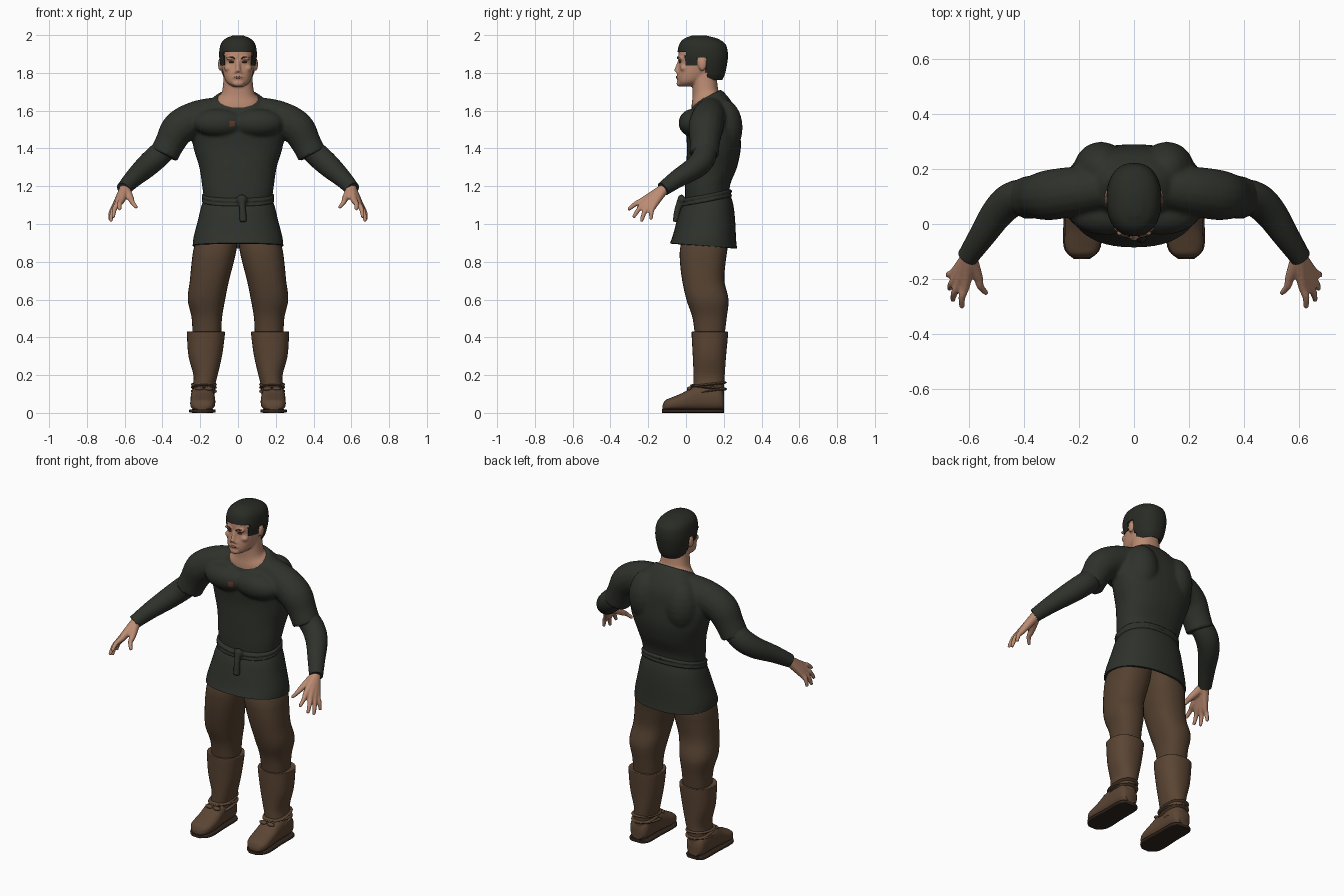
import bpy, bmesh, math
from mathutils import Vector

old = bpy.data.objects.get("Cube")
if old:
    bpy.data.objects.remove(old)


def material(name, r, g, b):
    m = bpy.data.materials.new(name)
    m.use_nodes = True
    m.diffuse_color = (r, g, b, 1)
    m.node_tree.nodes["Principled BSDF"].inputs["Base Color"].default_value = (r, g, b, 1)
    return m


skin = material("skin", .5, .26, .17)
cloth = material("dark_green_cloth", .028, .031, .024)
hair_dark = material("dark_hair", .022, .024, .018)
trouser_brown = material("trouser_brown", .09, .053, .03)
boot_brown = material("boot_brown", .105, .06, .034)
sole_dark = material("sole_dark", .03, .018, .012)
lip_red = material("lip_red", .3, .12, .085)
eye_dark = material("eye_dark", .07, .035, .025)
patch_brown = material("patch_brown", .13, .05, .03)


def spline(keys, steps=5):
    """Catmull-Rom interpolation of equal length tuples."""
    keys = [Vector(k) for k in keys]
    out = []
    for i in range(len(keys) - 1):
        a, b, c, d = (keys[min(max(i + j, 0), len(keys) - 1)] for j in (-1, 0, 1, 2))
        for s in range(steps):
            t = s / steps
            out.append(b + (c - a) * t / 2 + (a * 2 - b * 5 + c * 4 - d) * t * t / 2
                       + (b * 3 - a - c * 3 + d) * t ** 3 / 2)
    return out + [keys[-1]]


def skin_rings(bm, rings, cap=True):
    rows = [[bm.verts.new(p) for p in ring] for ring in rings]
    n = len(rows[0])
    for lo, hi in zip(rows, rows[1:]):
        for i in range(n):
            bm.faces.new((lo[i], lo[(i + 1) % n], hi[(i + 1) % n], hi[i]))
    if cap:
        bm.faces.new(rows[0])
        bm.faces.new(rows[-1])


def loft(bm, keys, side=1, along_y=False, power=2.3, cap=True, n=32):
    """Keys: station, x from, x to, depth from, depth to, optional tilt."""
    rings = []
    for k in spline([tuple(k) + (0,) * (6 - len(k)) for k in keys]):
        ring = []
        for i in range(n):
            c, s = math.cos(math.tau * i / n), math.sin(math.tau * i / n)
            x = (k[1] + k[2]) / 2 + (k[2] - k[1]) / 2 * math.copysign(abs(c) ** (2 / power), c)
            d = (k[4] - k[3]) / 2 * math.copysign(abs(s) ** (2 / power), s)
            y, z = (k[3] + k[4]) / 2 + d, k[0] + k[5] * d
            ring.append((side * x, z, y) if along_y else (side * x, y, z))
        rings.append(ring)
    skin_rings(bm, rings, cap)


def tube(bm, keys, side=1, n=16):
    """Keys: x, y, z, radius."""
    pts = spline(keys)
    rings = []
    for i, p in enumerate(pts):
        t = (pts[min(i + 1, len(pts) - 1)] - pts[max(i - 1, 0)]).to_3d().normalized()
        u = t.cross(Vector((.1, 1, .1))).normalized()
        v = t.cross(u)
        ring = [p.to_3d() + p[3] * (u * math.cos(math.tau * j / n) + v * math.sin(math.tau * j / n))
                for j in range(n)]
        rings.append([(side * q.x, q.y, q.z) for q in ring])
    skin_rings(bm, rings)


def ball(bm, centre, size, side=1):
    made = bmesh.ops.create_uvsphere(bm, u_segments=20, v_segments=12, radius=1)["verts"]
    for v in made:
        v.co = Vector((side * centre[0], centre[1], centre[2])) + v.co * Vector(size)


def finish(bm, name, mat, voxel=0, thick=0, angle=50):
    bmesh.ops.recalc_face_normals(bm, faces=bm.faces)
    me = bpy.data.meshes.new(name)
    bm.to_mesh(me)
    bm.free()
    ob = bpy.data.objects.new(name, me)
    bpy.context.collection.objects.link(ob)
    me.materials.append(mat)
    if voxel:  # fuse the pieces into one soft surface
        mod = ob.modifiers.new("fuse", "REMESH")
        mod.mode, mod.voxel_size = "VOXEL", voxel
        mod = ob.modifiers.new("soften", "SMOOTH")
        mod.factor, mod.iterations = .5, 3
    if thick:
        mod = ob.modifiers.new("thickness", "SOLIDIFY")
        mod.thickness = thick
    if voxel or thick:
        graph = bpy.context.evaluated_depsgraph_get()
        ob.data = bpy.data.meshes.new_from_object(ob.evaluated_get(graph))
        ob.modifiers.clear()
    ob.data.shade_smooth()
    ob.data.set_sharp_from_angle(angle=math.radians(angle))
    return ob


SIDES = ((1, "left"), (-1, "right"))

# Shirt: trunk, chest, shoulder blades and short sleeves
bm = bmesh.new()
loft(bm, [(1.13, -.18, .18, -.005, .23, .2), (1.2, -.19, .19, -.005, .235, .1),
          (1.3, -.205, .205, 0, .27), (1.4, -.235, .235, .005, .29), (1.5, -.25, .25, 0, .285),
          (1.58, -.22, .22, .01, .27, .1), (1.635, -.16, .16, .025, .225, .35),
          (1.675, -.115, .115, .035, .185, .5)])
for s, _ in SIDES:
    ball(bm, (.1, .04, 1.535), (.14, .08, .075), s)
    ball(bm, (.12, .2, 1.51), (.1, .1, .15), s)
    tube(bm, [(.09, .135, 1.6, .075), (.21, .12, 1.565, .09), (.31, .105, 1.51, .092),
              (.36, .1, 1.43, .08), (.392, .095, 1.365, .078)], s)
shirt = finish(bm, "shirt", cloth, voxel=.01)
shirt.data.materials.append(patch_brown)
for f in shirt.data.polygons:
    c = f.center
    if c.y < .05 and abs(c.x + .035) < .015 and abs(c.z - 1.532) < .013:
        f.material_index = 1

# Belt with knot and hanging end
bm = bmesh.new()
for z in (1.125, 1.148):
    loft(bm, [(z - .014, -.175, .175, -.005, .23, .2), (z, -.195, .195, -.025, .246, .2),
              (z + .014, -.175, .175, -.005, .23, .2)])
ball(bm, (.02, -.025, 1.13), (.03, .02, .026))
tube(bm, [(.02, -.03, 1.13, .016), (.025, -.045, 1.07, .018), (.028, -.052, 1.01, .02)])
finish(bm, "belt", cloth, voxel=.007)

# Tunic skirt
bm = bmesh.new()
loft(bm, [(.885, -.24, .24, -.085, .27, -.08), (.93, -.235, .235, -.07, .265, -.05),
          (1.02, -.212, .212, -.048, .26), (1.09, -.195, .195, -.03, .25, .1),
          (1.145, -.175, .175, -.005, .23, .2)], cap=False, n=48)
finish(bm, "skirt", cloth, thick=.012)

for s, label in SIDES:
    # Long sleeve
    bm = bmesh.new()
    tube(bm, [(.35, .1, 1.43, .06), (.43, .095, 1.355, .064), (.49, .05, 1.3, .06),
              (.555, -.045, 1.24, .048), (.607, -.122, 1.185, .038)], s, 24)
    finish(bm, label + "_lower_sleeve", cloth)

    # Hand: thumb and four fingers fused at the palm
    bm = bmesh.new()
    wrist = (.6, -.115, 1.188, .028)
    fingers = [((.614, -.222, 1.128), (.627, -.3, 1.08)), ((.634, -.213, 1.113), (.66, -.275, 1.04)),
               ((.646, -.195, 1.1), (.672, -.235, 1.02)), ((.65, -.172, 1.096), (.678, -.185, 1.03)),
               ((.568, -.195, 1.135), (.54, -.25, 1.09))]
    for knuckle, tip in fingers:
        middle = Vector(knuckle).lerp(Vector(tip), .5) + Vector((.006, -.004, .004))
        tube(bm, [wrist, knuckle + (.018,), tuple(middle) + (.0135,), tip + (.01,)], s, 12)
        ball(bm, tip, (.01, .01, .01), s)
    finish(bm, label + "_hand", skin, voxel=.006)

    # Trouser leg
    bm = bmesh.new()
    loft(bm, [(1.0, 0, .19, 0, .22), (.88, .006, .232, -.03, .22), (.8, .022, .245, -.032, .21),
              (.7, .048, .255, -.02, .203), (.6, .068, .266, .002, .225), (.5, .085, .245, .035, .215),
              (.38, .09, .24, .05, .2)], s)
    finish(bm, label + "_trouser_leg", trouser_brown)

    # Boot shaft with a folded top edge
    bm = bmesh.new()
    loft(bm, [(.425, .085, .25, .05, .2), (.43, .072, .268, .032, .22), (.41, .07, .27, .03, .222),
              (.3, .085, .262, .036, .212), (.2, .108, .236, .04, .205), (.14, .122, .238, .04, .202),
              (.08, .125, .24, .04, .2)], s)
    finish(bm, label + "_boot_shaft", boot_brown)

    # Shoe and sole
    bm = bmesh.new()
    loft(bm, [(.2, .15, .228, .02, .1), (.17, .13, .246, .012, .14), (.06, .125, .25, .012, .145),
              (-.02, .12, .252, .012, .105), (-.08, .125, .252, .012, .08), (-.11, .14, .238, .012, .066),
              (-.124, .165, .215, .015, .04)], s, True, 2.6)
    finish(bm, label + "_shoe", boot_brown)
    bm = bmesh.new()
    outline = [(.13, .19, .2), (.12, .17, .2), (.12, .03, .2)]
    loft(bm, [(.202, .15, .23, 0, .02), (.17, .125, .252, 0, .02), (.06, .122, .254, 0, .02),
              (-.08, .12, .257, 0, .02), (-.127, .16, .22, 0, .02)], s, True, 5)
    finish(bm, label + "_sole", sole_dark)

    # Ankle laces and bow
    bm = bmesh.new()
    for z, tilt in ((.115, .15), (.135, -.12), (.15, .12)):
        loft(bm, [(z - .007, .122, .238, .035, .204, tilt), (z, .112, .25, .02, .217, tilt),
                  (z + .007, .122, .238, .035, .204, tilt)], s)
    for dx in (-.025, .025):
        ball(bm, (.18 + dx, .018, .128), (.024, .014, .011), s)
    finish(bm, label + "_laces", boot_brown)

# Head and neck
HEAD = [(1.728, -.03, .03, -.03, .03), (1.75, -.06, .06, -.042, .08), (1.79, -.077, .077, -.045, .14),
        (1.85, -.088, .088, -.036, .19), (1.9, -.09, .09, -.04, .205), (1.95, -.08, .08, -.028, .195),
        (1.98, -.05, .05, .01, .15)]
bm = bmesh.new()
loft(bm, HEAD)
loft(bm, [(1.6, -.13, .13, .03, .19, .4), (1.66, -.115, .115, .03, .18, .4), (1.7, -.085, .085, .035, .17, .2),
          (1.8, -.075, .075, .03, .16)])
tube(bm, [(0, -.034, 1.865, .009), (0, -.044, 1.83, .012), (0, -.05, 1.805, .015)])
ball(bm, (0, -.036, 1.745), (.03, .014, .018))
ball(bm, (0, -.038, 1.777), (.032, .014, .014))
for s, _ in SIDES:
    ball(bm, (.014, -.04, 1.802), (.011, .012, .009), s)
    ball(bm, (.035, -.033, 1.877), (.032, .013, .009), s)
    ball(bm, (.05, -.012, 1.825), (.024, .02, .018), s)
    ball(bm, (.094, .087, 1.845), (.012, .022, .034), s)
finish(bm, "head", skin, voxel=.006)

# Lips, eyes and brows as thin shapes
bm = bmesh.new()
ball(bm, (0, -.05, 1.777), (.024, .004, .006))
finish(bm, "lips", lip_red)
bm = bmesh.new()
for s, _ in SIDES:
    ball(bm, (.034, -.032, 1.857), (.015, .006, .005), s)
    tube(bm, [(.016, -.044, 1.876, .003), (.036, -.044, 1.884, .004), (.058, -.03, 1.878, .003)], s, 8)
finish(bm, "eyes_and_brows", eye_dark)

# Short hair: shell over the skull, trimmed at the hairline
def hairline(y):
    if y < -.005:
        return 1.915
    if y < .06:
        return 1.835
    return 1.885 if y < .11 else 1.765


bm = bmesh.new()
loft(bm, [(1.75, -.06, .06, -.03, .185), (1.79, -.083, .083, -.035, .205), (1.85, -.096, .096, -.035, .218),
          (1.9, -.1, .1, -.045, .222), (1.95, -.092, .092, -.036, .21), (1.98, -.068, .068, -.012, .17),
          (1.997, -.03, .03, .03, .11)], n=64)
low = [f for f in bm.faces if f.calc_center_median().z < hairline(f.calc_center_median().y)]
bmesh.ops.delete(bm, geom=low, context="FACES")
finish(bm, "hair", hair_dark, thick=.012)
